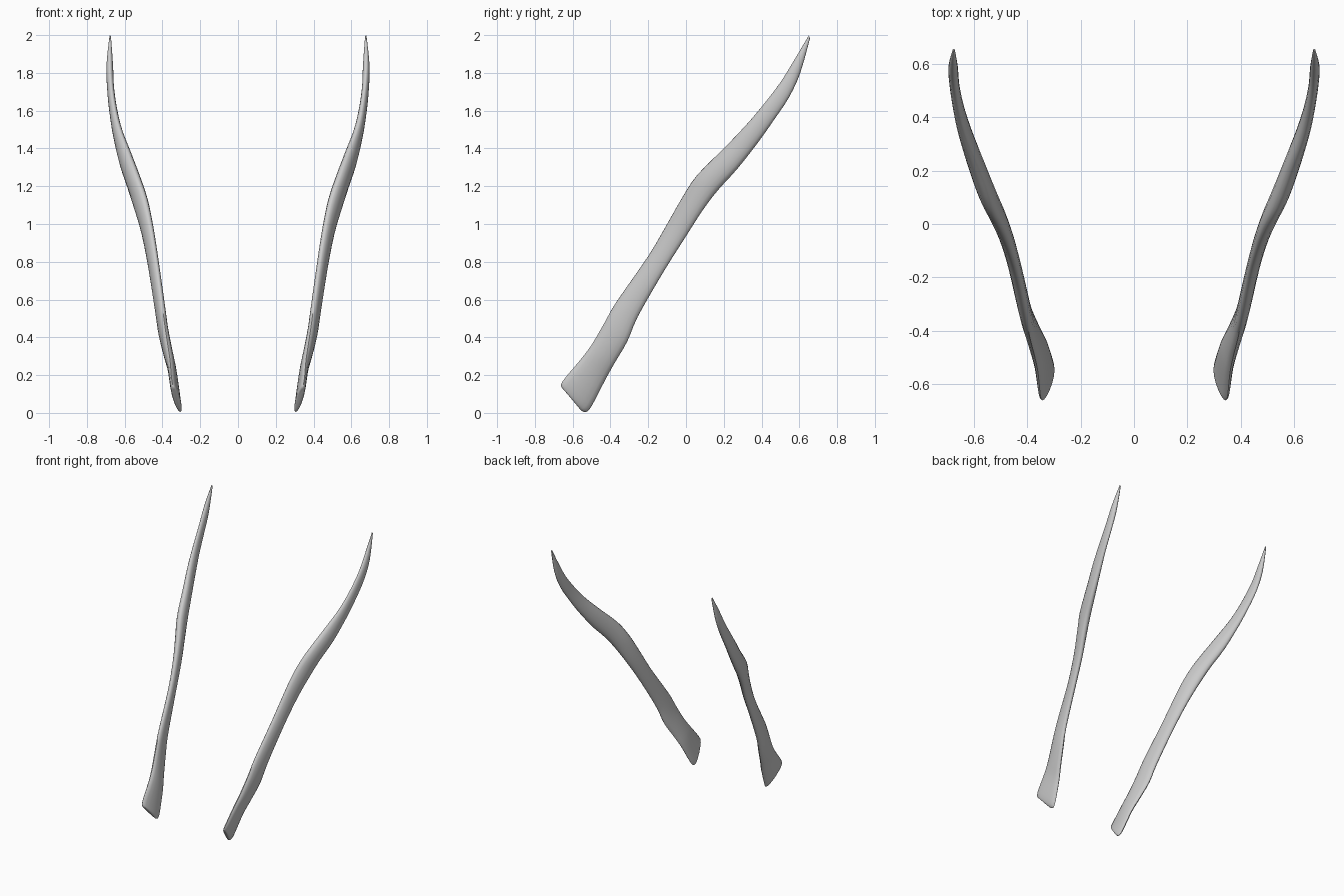
import bpy
import bmesh
import math
from mathutils import Vector

default_cube = bpy.data.objects.get("Cube")
if default_cube:
    bpy.data.objects.remove(default_cube, do_unlink=True)

SIDES = 16

# Horn cross-sections, root to tip: front edge (x, y, z), back edge (x, y, z), thickness
SECTIONS = [
    ((.34, -.645, .12), (.307, -.555, .012), .02),
    ((.345, -.662, .145), (.305, -.53, .005), .036),
    ((.352, -.64, .185), (.312, -.5, .035), .042),
    ((.36, -.56, .28), (.337, -.43, .17), .046),
    ((.372, -.5, .36), (.365, -.38, .26), .05),
    ((.39, -.43, .48), (.4, -.31, .38), .05),
    ((.402, -.37, .585), (.422, -.255, .51), .05),
    ((.435, -.2, .83), (.46, -.12, .745), .05),
    ((.462, -.1, 1), (.497, 0, .935), .055),
    ((.492, -.02, 1.14), (.537, .09, 1.075), .065),
    ((.535, .06, 1.26), (.567, .17, 1.18), .07),
    ((.588, .2, 1.4), (.604, .27, 1.29), .065),
    ((.632, .31, 1.515), (.637, .38, 1.43), .052),
    ((.656, .4, 1.62), (.66, .465, 1.55), .042),
    ((.673, .5, 1.75), (.675, .545, 1.67), .037),
    ((.679, .58, 1.88), (.679, .605, 1.8), .035),
    ((.677, .65, 1.998), (.676, .657, 1.985), .008),
]


def make_material(name, color):
    material = bpy.data.materials.new(name)
    material.use_nodes = True
    material.diffuse_color = color
    material.node_tree.nodes["Principled BSDF"].inputs["Base Color"].default_value = color
    return material


def blend(before, start, end, after, amount):
    """Smooth curve through start and end, guided by the neighbours."""
    leave = (end - before) / 2
    arrive = (after - start) / 2
    square, cube = amount ** 2, amount ** 3
    return (start * (2 * cube - 3 * square + 1) + leave * (cube - 2 * square + amount)
            + end * (3 * square - 2 * cube) + arrive * (cube - square))


def refine(sections, steps):
    """Add in-between sections so the horn bends softly."""
    rows = [(Vector(front), Vector(back), thick) for front, back, thick in sections]
    last = len(rows) - 1
    result = []
    for i in range(last):
        group = (rows[max(i - 1, 0)], rows[i], rows[i + 1], rows[min(i + 2, last)])
        for step in range(steps):
            result.append([blend(*values, step / steps) for values in zip(*group)])
    result.append(rows[last])
    return result


def section_ring(bm, front, back, thickness, mirror):
    """Oval ring spanning the front and back edges of the horn."""
    centre = (front + back) / 2
    half_width = (front - back) / 2
    along = Vector((0, -half_width.z, half_width.y))
    side = half_width.cross(along).normalized() * thickness / 2
    ring = []
    for i in range(SIDES):
        angle = math.tau * i / SIDES
        point = centre + half_width * math.cos(angle) + side * math.sin(angle)
        ring.append(bm.verts.new((point.x * mirror, point.y, point.z)))
    return ring


def build_horn(name, mirror, material):
    bm = bmesh.new()
    rings = [section_ring(bm, *row, mirror) for row in refine(SECTIONS, 3)]
    for lower, upper in zip(rings, rings[1:]):
        for i in range(SIDES):
            j = (i + 1) % SIDES
            bm.faces.new((lower[i], lower[j], upper[j], upper[i]))
    # Close the root and the tip
    bm.faces.new(rings[0])
    bm.faces.new(rings[-1])
    bmesh.ops.recalc_face_normals(bm, faces=bm.faces)
    mesh = bpy.data.meshes.new(name)
    bm.to_mesh(mesh)
    bm.free()
    mesh.materials.append(material)
    horn = bpy.data.objects.new(name, mesh)
    bpy.context.collection.objects.link(horn)
    bpy.ops.object.select_all(action="DESELECT")
    horn.select_set(True)
    bpy.context.view_layer.objects.active = horn
    bpy.ops.object.shade_smooth_by_angle(angle=math.radians(60))


# A mirrored pair of horns
horn_grey = make_material("horn grey", (.6, .6, .6, 1))
build_horn("left_horn", 1, horn_grey)
build_horn("right_horn", -1, horn_grey)
